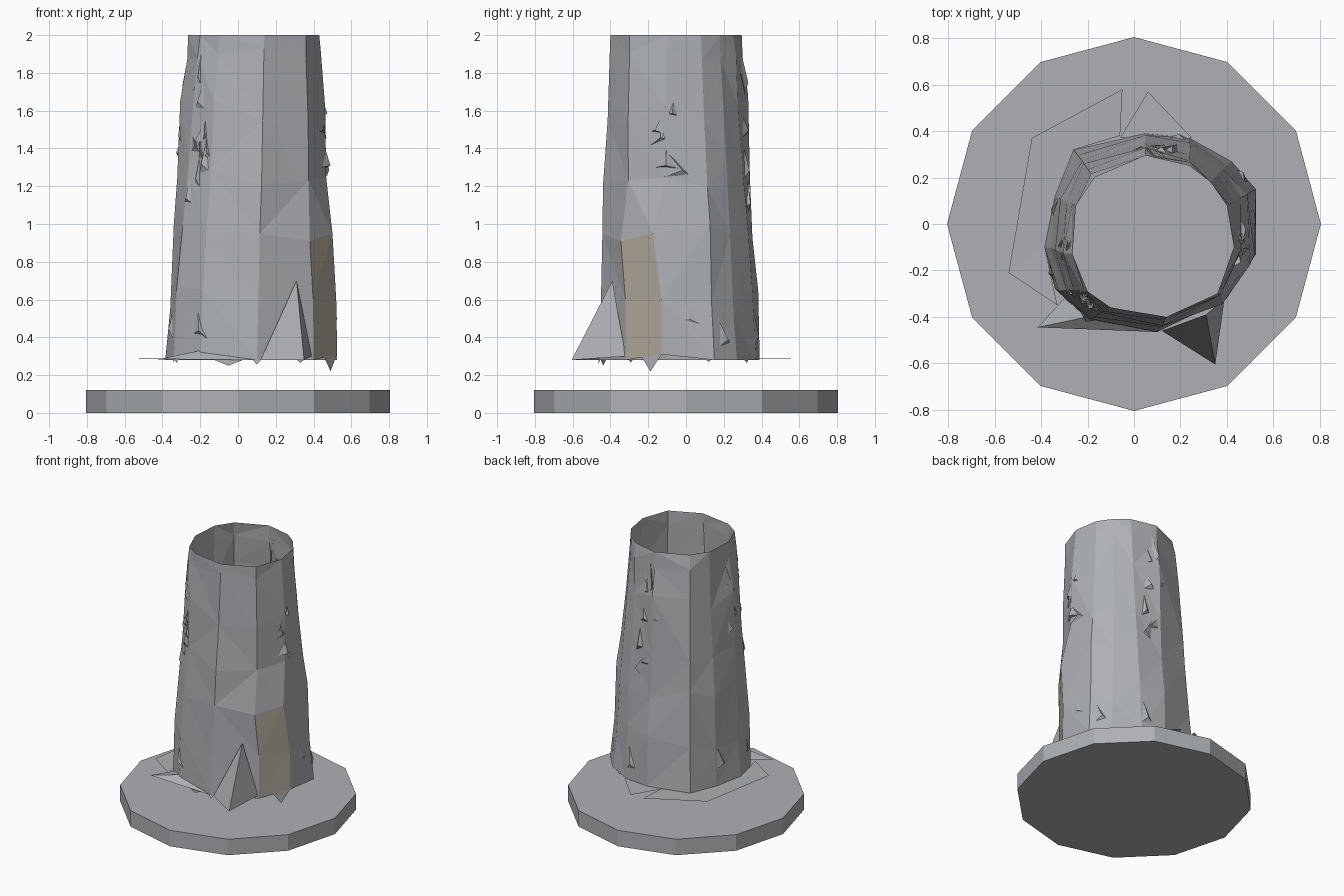
import bpy, bmesh, math, random
from mathutils import Vector

if "Cube" in bpy.data.objects:
    bpy.data.objects.remove(bpy.data.objects["Cube"])

random.seed(4)
GREY = (0.42, 0.435, 0.455, 1)
TAN = (0.44, 0.40, 0.33, 1)


def material(name, color):
    mat = bpy.data.materials.new(name)
    mat.diffuse_color = color
    mat.use_nodes = True
    mat.node_tree.nodes["Principled BSDF"].inputs["Base Color"].default_value = mat.diffuse_color
    return mat


grey, tan = material("grey_stone", GREY), material("tan_stone", TAN)


def make(name, verts, faces, mat=grey):
    me = bpy.data.meshes.new(name)
    me.from_pydata([tuple(v) for v in verts], [], faces)
    me.update()
    me.materials.append(mat)
    ob = bpy.data.objects.new(name, me)
    bpy.context.collection.objects.link(ob)
    return ob


# Round plinth: 12-sided disc
bm = bmesh.new()
bmesh.ops.create_cone(bm, cap_ends=True, segments=12, radius1=0.805, radius2=0.805, depth=0.12)
bmesh.ops.translate(bm, verts=bm.verts, vec=(0, 0, 0.06))
me = bpy.data.meshes.new("base_disc")
bm.to_mesh(me)
bm.free()
me.materials.append(grey)
bpy.context.collection.objects.link(bpy.data.objects.new("base_disc", me))

# Irregular hollow column: bottom and top outlines, counter-clockwise
low = [(0.525, -0.13), (0.525, 0.15), (0.42, 0.27), (0.24, 0.37), (0.05, 0.39), (-0.26, 0.32),
       (-0.34, 0.12), (-0.385, -0.10), (-0.34, -0.28), (-0.20, -0.41), (0.10, -0.465), (0.40, -0.32)]
top = [(0.43, -0.10), (0.40, 0.08), (0.33, 0.18), (0.24, 0.25), (0.05, 0.295), (-0.17, 0.20),
       (-0.25, 0.08), (-0.265, -0.13), (-0.20, -0.29), (-0.10, -0.36), (0.14, -0.40), (0.36, -0.30)]
heights = [0.28, 0.60, 0.93, 1.28, 1.60, 1.90, 2.0]
N = len(low)


def wall(col, z):
    """Point on the column wall; col may be fractional."""
    i, f = int(col) % N, col % 1
    t = (z - 0.28) / 1.72
    ring = [Vector(low[k % N]).lerp(Vector(top[k % N]), t) for k in (i, i + 1)]
    p = ring[0].lerp(ring[1], f)
    return Vector((p.x, p.y, z))


axis = Vector((0.08, -0.04, 0))


def outward(p, d):
    return p + ((p - axis) * Vector((1, 1, 0))).normalized() * d


verts, wall_faces, panel_faces = [], [], []
for r, z in enumerate(heights):
    for i in range(N):
        p = wall(i, z)
        if 0 < r < len(heights) - 1:
            p = outward(p, random.uniform(-0.006, 0.014))
            if not (r <= 2 and i in (0, 11)):
                p.z += random.uniform(-0.09, 0.09) if r < 5 else random.uniform(-0.03, 0.03)
        verts.append(p)
verts[2 * N] = Vector((0.50, -0.175, 0.95))
verts[2 * N + 11] = Vector((0.38, -0.345, 0.91))
verts[N] = Vector((0.52, -0.13, 0.60))
verts[0].z = 0.31
for r in range(len(heights) - 1):
    for i in range(N):
        a, b = r * N + i, r * N + (i + 1) % N
        c, d = b + N, a + N
        tris = [(a, b, c), (a, c, d)] if random.random() < 0.5 else [(a, b, d), (b, c, d)]
        if i == 11 and r < 2:
            panel_faces += tris
        else:
            wall_faces += tris
make("column_wall", verts, wall_faces)
make("tan_panel", verts, panel_faces, tan)

# Flat torn skirt around the foot
foot = [wall(i, 0.283) for i in range(N)]
flap = [Vector((x, y, 0.287)) for x, y in
        [(-0.05, 0.58), (-0.44, 0.37), (-0.54, -0.21), (-0.33, -0.35), (-0.06, 0.38)]]
make("foot_flap", flap + [foot[5], foot[6], foot[7]],
     [(0, 1, 5, 4), (1, 2, 6, 5), (2, 7, 6), (2, 3, 7)])
make("back_flap", [(-0.06, 0.37, 0.28), (0.25, 0.37, 0.28), (0.06, 0.57, 0.28)], [(0, 1, 2)])
make("front_left_flap", [(-0.415, -0.445, 0.285), (0.10, -0.465, 0.28), (-0.30, -0.32, 0.30),
                         (-0.20, -0.40, 0.33)], [(0, 1, 3), (0, 3, 2)])

# Large folded spike beside the panel
make("front_spike", [(0.35, -0.605, 0.28), (0.12, -0.46, 0.28), (0.39, -0.32, 0.30),
                     (0.31, -0.39, 0.70)], [(1, 0, 3), (0, 2, 3)])

# Ragged points hanging below the foot
tv, tf = [], []
for col, width, z in [(11.7, 0.6, 0.22), (9.5, 1.0, 0.25), (8.1, 0.4, 0.265),
                      (10.0, 0.3, 0.255), (2.5, 0.6, 0.265), (6.0, 0.5, 0.27)]:
    k = len(tv)
    tv += [wall(col - width / 2, 0.31), wall(col, z), wall(col + width / 2, 0.31)]
    tf.append((k, k + 1, k + 2))
make("foot_tatters", tv, tf)

# Shallow broken facets along the rough sides and the foot
sv, sf = [], []
spots = [(random.choice([0.2, 3.8, 6.8, 8.4]) + random.uniform(-0.4, 0.4),
          random.uniform(1.05, 1.8)) for _ in range(26)]
spots += [(c, random.uniform(0.33, 0.5)) for c in (0.5, 1.5, 3.2, 6.2, 7.6, 8.9)]
for col, z in spots:
    w, h = random.uniform(0.2, 0.6), random.uniform(0.06, 0.17)
    lean = random.uniform(-0.3, 0.3)
    k = len(sv)
    sv += [wall((col - w / 2) % N, z - h * random.uniform(0, 0.5)),
           wall((col + w / 2) % N, z - h * random.uniform(0, 0.5)),
           wall((col + lean) % N, z + h),
           outward(wall((col - lean * 0.5) % N, z), random.uniform(0.012, 0.026))]
    sf += [(k, k + 1, k + 3), (k + 1, k + 2, k + 3), (k + 2, k, k + 3)][:random.choice((2, 3))]
make("wall_shards", sv, sf)
